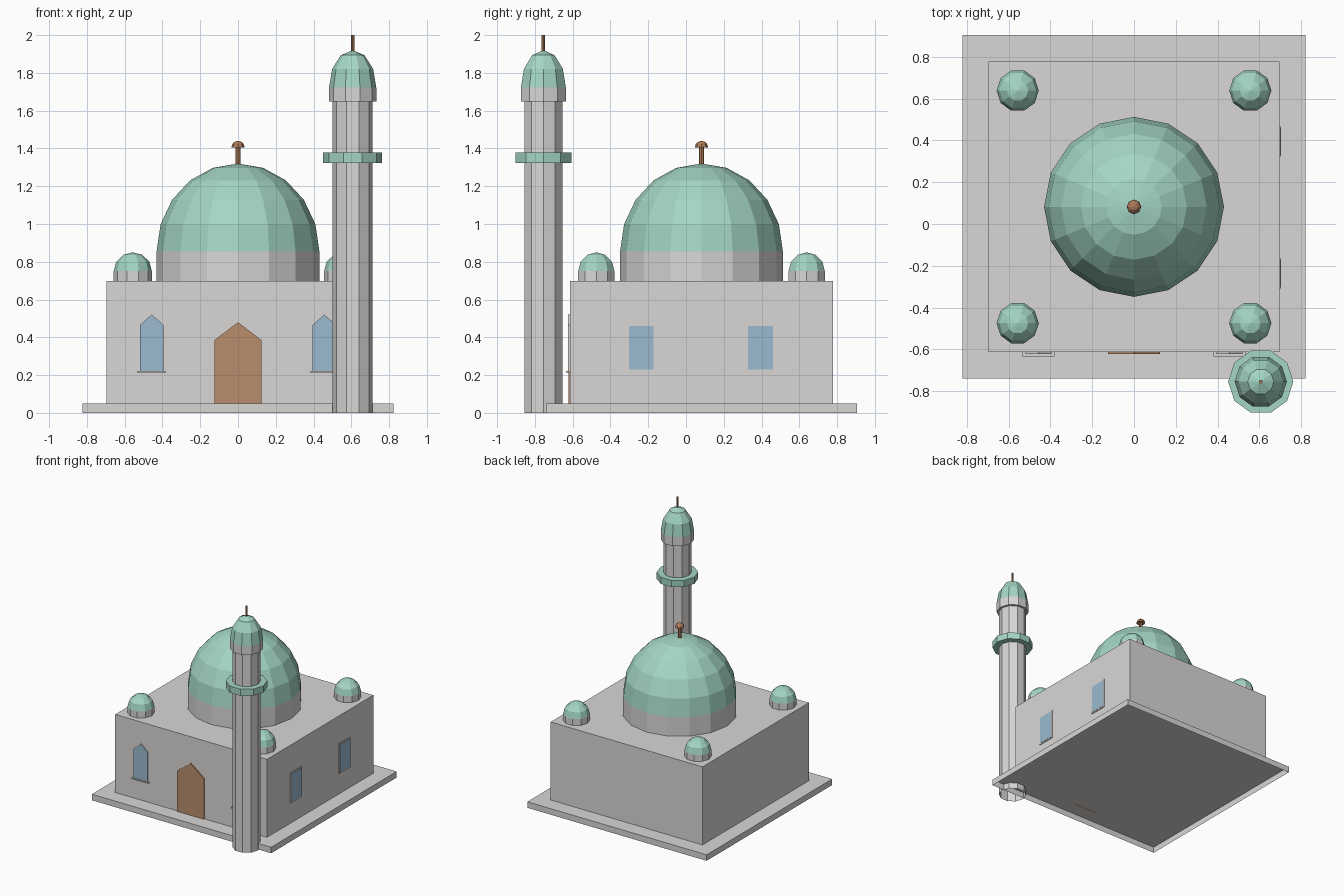
import bpy, bmesh, math
from mathutils import Vector

cube = bpy.data.objects.get("Cube")
if cube:
    bpy.data.objects.remove(cube, do_unlink=True)


def material(name, rgb):
    m = bpy.data.materials.new(name)
    m.use_nodes = True
    m.diffuse_color = (*rgb, 1)
    m.node_tree.nodes["Principled BSDF"].inputs["Base Color"].default_value = (*rgb, 1)
    return m


STONE = material("pale stone", (0.70, 0.685, 0.67))
GREEN = material("dome green", (0.37, 0.67, 0.56))
BLUE = material("window blue", (0.33, 0.50, 0.64))
WOOD = material("door wood", (0.48, 0.27, 0.15))
COPPER = material("finial copper", (0.43, 0.20, 0.10))


def finish(name, bm, mats, loc=(0, 0, 0), open_below=False):
    bmesh.ops.recalc_face_normals(bm, faces=bm.faces)
    if open_below:
        bm.normal_update()
        low = min(v.co.z for v in bm.verts)
        floor = [f for f in bm.faces if all(v.co.z < low + 1e-4 for v in f.verts)]
        bmesh.ops.delete(bm, geom=floor, context="FACES_ONLY")
    me = bpy.data.meshes.new(name)
    bm.to_mesh(me)
    bm.free()
    for m in mats:
        me.materials.append(m)
    ob = bpy.data.objects.new(name, me)
    ob.location = loc
    bpy.context.collection.objects.link(ob)
    return ob


def box(name, lo, hi, mat, open_below=False):
    bm = bmesh.new()
    bmesh.ops.create_cube(bm, size=1)
    lo, hi = Vector(lo), Vector(hi)
    for v in bm.verts:
        v.co = (lo + hi) / 2 + v.co * (hi - lo)
    return finish(name, bm, [mat], open_below=open_below)


def lathe(name, profile, sides, x, y, mat, open_below=False):
    """Turned solid; radius 0 makes a pole, other ends are capped."""
    bm = bmesh.new()
    rings = []
    for r, z in profile:
        n = sides if r > 0 else 1
        rings.append([bm.verts.new((r * math.cos(math.tau * i / n),
                                    r * math.sin(math.tau * i / n), z)) for i in range(n)])
    for a, b in zip(rings, rings[1:]):
        for i in range(sides):
            j = (i + 1) % sides
            if len(b) == 1:
                bm.faces.new((a[i], a[j], b[0]))
            else:
                bm.faces.new((a[i], a[j], b[j], b[i]))
    for ring in (rings[0], rings[-1]):
        if len(ring) > 1:
            bm.faces.new(ring)
    return finish(name, bm, [mat], (x, y, 0), open_below)


def cylinder(name, r, z0, z1, sides, x, y, mat, open_below=False):
    return lathe(name, [(r, z0), (r, z1)], sides, x, y, mat, open_below)


def dome(name, r, z, height, sides, steps, x, y, mat):
    angles = [math.pi / 2 * i / steps for i in range(steps)]
    profile = [(r * math.cos(a), z + height * math.sin(a)) for a in angles]
    return lathe(name, profile + [(0, z + height)], sides, x, y, mat)


def panel(name, outline, origin, across, out, depth, face_mat, side_mat):
    """Thin wall plate: front face in one material, edges in another."""
    bm = bmesh.new()
    across, out = Vector(across), Vector(out)
    verts = [bm.verts.new(Vector(origin) + across * u + Vector((0, 0, z))) for u, z in outline]
    face = bm.faces.new(verts)
    new = bmesh.ops.extrude_face_region(bm, geom=[face])["geom"]
    bmesh.ops.translate(bm, vec=out * depth,
                        verts=[g for g in new if isinstance(g, bmesh.types.BMVert)])
    bm.normal_update()
    for f in bm.faces:
        f.material_index = 0 if abs(f.normal.dot(out)) > 0.9 else 1
    return finish(name, bm, [face_mat, side_mat])


def pointed(half, bottom, shoulder, peak):
    return [(-half, bottom), (half, bottom), (half, shoulder), (0, peak), (-half, shoulder)]


def rectangle(half, bottom, top):
    return [(-half, bottom), (half, bottom), (half, top), (-half, top)]


# Hollow plinth and hall, both open underneath
CY = 0.082
WALL, PLINTH, ROOF = 0.696, 0.822, 0.697
FRONT = CY - WALL
box("plinth", (-PLINTH, CY - PLINTH, 0), (PLINTH, CY + PLINTH, 0.05), STONE, True)
box("hall", (-WALL, FRONT, 0.05), (WALL, CY + WALL, ROOF), STONE, True)

# Main dome with its drum and finial
cylinder("main_drum", 0.431, ROOF, 0.855, 16, 0, CY, STONE)
dome("main_dome", 0.431, 0.855, 0.465, 16, 5, 0, CY, GREEN)
cylinder("main_finial_pole", 0.014, 1.31, 1.41, 8, 0, CY, COPPER)
dome("main_finial_cap", 0.035, 1.405, 0.035, 8, 3, 0, CY, COPPER)

# Four corner domes
for sx, side in ((1, "left"), (-1, "right")):
    for sy, end in ((1, "back"), (-1, "front")):
        x, y = sx * 0.557, CY + sy * 0.557
        cylinder(f"{end}_{side}_drum", 0.101, ROOF, 0.75, 10, x, y, STONE)
        dome(f"{end}_{side}_dome", 0.101, 0.75, 0.1, 10, 3, x, y, GREEN)

# Tower, a hollow shaft open underneath
TX, TY = 0.607, -0.755
cylinder("tower_shaft", 0.106, 0, 1.66, 10, TX, TY, STONE, True)
cylinder("tower_balcony", 0.156, 1.323, 1.378, 10, TX, TY, GREEN)
cylinder("tower_collar", 0.125, 1.648, 1.723, 10, TX, TY, STONE)
dome("tower_dome", 0.125, 1.723, 0.197, 10, 3, TX, TY, GREEN)
cylinder("tower_finial", 0.009, 1.91, 2.0, 8, TX, TY, COPPER)

# Door and front windows
panel("door", pointed(0.125, 0.05, 0.385, 0.48), (0, FRONT, 0),
      (1, 0, 0), (0, -1, 0), 0.009, WOOD, WOOD)
for sx, side in ((1, "left"), (-1, "right")):
    x = sx * 0.457
    panel(f"front_window_{side}", pointed(0.063, 0.22, 0.465, 0.52), (x, FRONT, 0),
          (1, 0, 0), (0, -1, 0), 0.0095, BLUE, STONE)
    box(f"front_sill_{side}", (x - 0.077, FRONT - 0.02, 0.214),
        (x + 0.077, FRONT, 0.222), STONE)

# Side windows in slim stone frames
for y, end in ((-0.237, "front"), (0.395, "back")):
    panel(f"side_frame_{end}", rectangle(0.074, 0.22, 0.47), (WALL, y, 0),
          (0, 1, 0), (1, 0, 0), 0.006, STONE, STONE)
    panel(f"side_window_{end}", rectangle(0.066, 0.23, 0.46), (WALL, y, 0),
          (0, 1, 0), (1, 0, 0), 0.008, BLUE, STONE)
